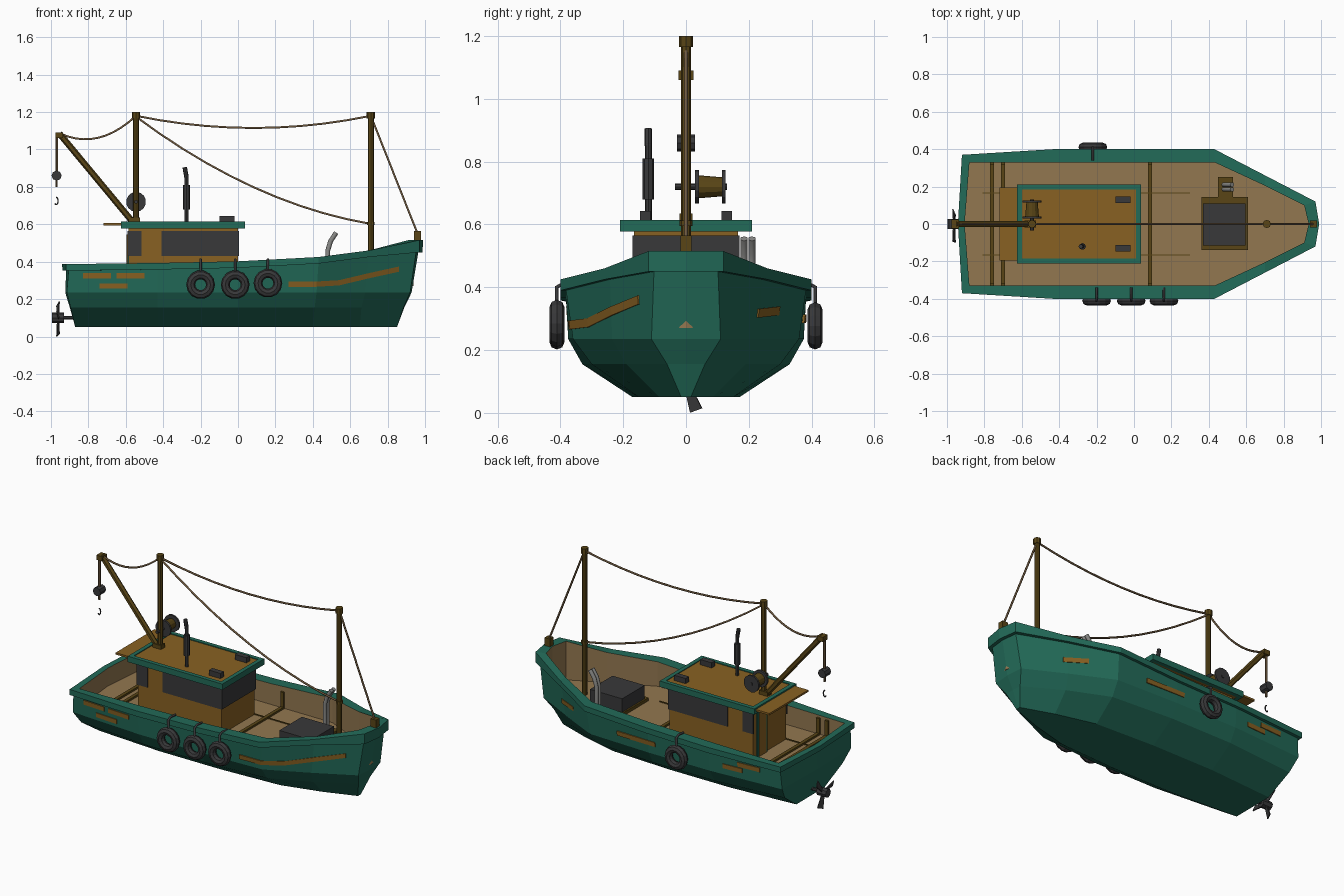
import bpy, bmesh, math
from mathutils import Vector

if "Cube" in bpy.data.objects:
    bpy.data.objects.remove(bpy.data.objects["Cube"])


def mat(name, r, g, b):
    m = bpy.data.materials.new(name)
    m.diffuse_color = (r, g, b, 1)
    m.use_nodes = True
    m.node_tree.nodes["Principled BSDF"].inputs["Base Color"].default_value = m.diffuse_color
    return m


GREEN = mat("green paint", .016, .145, .098)
WOOD = mat("orange wood", .25, .12, .016)
TAN = mat("tan planking", .29, .185, .08)
DARK = mat("dark grey", .04, .04, .042)
SPAR = mat("dark timber", .10, .06, .008)
ROPE = mat("rope", .16, .10, .048)
STEEL = mat("light steel", .25, .25, .24)


def finish(name, bm, *mats):
    bmesh.ops.recalc_face_normals(bm, faces=bm.faces)
    me = bpy.data.meshes.new(name)
    bm.to_mesh(me)
    bm.free()
    for m in mats:
        me.materials.append(m)
    o = bpy.data.objects.new(name, me)
    bpy.context.collection.objects.link(o)
    return o


def box(name, x0, x1, y0, y1, z0, z1, m):
    bm = bmesh.new()
    bmesh.ops.create_cube(bm, size=1)
    for v in bm.verts:
        v.co = (x0 + (v.co.x + .5) * (x1 - x0), y0 + (v.co.y + .5) * (y1 - y0), z0 + (v.co.z + .5) * (z1 - z0))
    return finish(name, bm, m)


def rod(name, a, b, r, m, n=8, r2=None):
    a, b = Vector(a), Vector(b)
    bm = bmesh.new()
    bmesh.ops.create_cone(bm, cap_ends=True, segments=n, radius1=r, radius2=r2 or r, depth=(b - a).length)
    o = finish(name, bm, m)
    o.location = (a + b) / 2
    o.rotation_mode = 'QUATERNION'
    o.rotation_quaternion = (b - a).to_track_quat('Z', 'Y')
    return o


def tube(name, pts, r, m, smooth=True):
    cu = bpy.data.curves.new(name, 'CURVE')
    cu.dimensions = '3D'
    cu.bevel_depth, cu.bevel_resolution, cu.use_fill_caps = r, 1, True
    s = cu.splines.new('POLY')
    s.points.add(len(pts) - 1)
    for p, c in zip(s.points, pts):
        p.co = (*c, 1)
    cu.materials.append(m)
    o = bpy.data.objects.new(name, cu)
    bpy.context.collection.objects.link(o)
    bpy.ops.object.select_all(action='DESELECT')
    o.select_set(True)
    bpy.context.view_layer.objects.active = o
    bpy.ops.object.convert(target='MESH')
    return o


def sag_rope(name, a, b, sag):
    a, b = Vector(a), Vector(b)
    pts = [a.lerp(b, i / 10) - Vector((0, 0, 4 * sag * (i / 10) * (1 - i / 10))) for i in range(11)]
    return tube(name, pts, .006, ROPE)


# Hull stations: rim x,y,z / inner x,y / mid x,y / low x,y / bottom x,y
ST = [(-.92, .37, .387, -.88, .33, -.915, .345, -.895, .29, -.87, .14),
      (-.43, .40, .393, -.43, .33, -.43, .375, -.43, .33, -.43, .17),
      (0, .40, .402, 0, .33, 0, .375, 0, .33, 0, .17),
      (.43, .40, .425, .43, .33, .42, .36, .41, .30, .40, .15),
      (.70, .26, .46, .70, .205, .68, .235, .66, .19, .65, .085),
      (.97, .12, .515, .91, .10, .92, .11, .885, .06, .85, .015)]
DECK = .27


def rows(i):
    x, y, z, xi, yi, xm, ym, xl, yl, xb, yb = ST[i]
    end = {0: .014, 5: -.018}.get(i, 0)
    lip = .035 + (.03 if i == 5 else 0)
    return [(xi, yi, DECK), (xi, yi, z), (x, y, z), (x, y, z - lip), (x + end, y - .018, z - lip),
            (xm, ym, .235), (xl, yl, .155), (xb, yb, .05)]


# Hull, rim, inner bulwark and deck in one lofted shell
bm = bmesh.new()
R = [[bm.verts.new((x, -y, z)) for x, y, z in rows(i)] for i in range(6)]
L = [[bm.verts.new((x, y, z)) for x, y, z in rows(i)] for i in range(6)]


def face(vs, k):
    bm.faces.new(vs).material_index = 1 if k == 0 else 0


for i in range(5):
    for S in (R, L):
        for k in range(7):
            face((S[i][k], S[i + 1][k], S[i + 1][k + 1], S[i][k + 1]), k)
for i, bulge in ((0, -.03), (5, .028)):
    C = [bm.verts.new((p[0] + bulge * (1 - k / 7), 0, p[2])) for k, p in enumerate(rows(i))]
    for S in (R, L):
        for k in range(7):
            face((S[i][k], C[k], C[k + 1], S[i][k + 1]), k)
    for k in (0, 7):
        face((R[i][k], C[k], L[i][k]), k)
for i in range(5):
    for k in (0, 7):
        face((R[i][k], R[i + 1][k], L[i + 1][k], L[i][k]), k)
finish("hull", bm, GREEN, TAN)


def hull_y(x, z):
    for i in range(5):
        a, b = rows(i), rows(i + 1)
        f = []
        for k in (4, 5):
            t = (x - a[k][0]) / (b[k][0] - a[k][0])
            f.append([a[k][j] + t * (b[k][j] - a[k][j]) for j in (1, 2)])
        if x <= b[4][0] or i == 4:
            s = (z - f[1][1]) / (f[0][1] - f[1][1])
            return f[1][0] + s * (f[0][0] - f[1][0])


def strip(name, side, pts, h=.014):
    # worn plank patch lying on the hull side
    bm = bmesh.new()
    ring = []
    for x, z in pts:
        ring.append([bm.verts.new((x, side * (hull_y(x, zz) + o), zz))
                     for zz, o in ((z - h, -.003), (z - h, .005), (z + h, .005), (z + h, -.003))])
    for a, b in zip(ring, ring[1:]):
        for k in range(4):
            bm.faces.new((a[k], b[k], b[(k + 1) % 4], a[(k + 1) % 4]))
    bm.faces.new(ring[0])
    bm.faces.new(ring[-1])
    finish(name, bm, WOOD)


strip("bare_plank_bow", -1, [(.27, .28), (.42, .28), (.54, .287), (.70, .325), (.86, .36)])
for x, z in ((-.83, .325), (-.65, .325), (-.74, .27)):
    strip("bare_plank_stern", -1, [(x, z), (x + .15, z)])
strip("bare_plank_back_bow", 1, [(.58, .325), (.71, .317)])
strip("bare_plank_back_mid", 1, [(-.05, .30), (.22, .30)])
strip("bare_plank_back_stern", 1, [(-.65, .29), (-.52, .29)])
strip("bare_plank_back_stern", 1, [(-.77, .325), (-.62, .325)])

# Deck beams with ribs up the bulwark, and seams
for x in (-.76, -.70, .085):
    box("deck_beam", x - .011, x + .011, -.33, .33, DECK, DECK + .012, SPAR)
    for s in (-1, 1):
        box("bulwark_rib", x - .011, x + .011, s * .325 - .008, s * .325 + .008, DECK, .375, SPAR)
for s in (-1, 1):
    box("deck_seam", -.81, .3, s * .165 - .003, s * .165 + .003, DECK, DECK + .006, SPAR)

# Wheelhouse
box("cabin", -.585, .0, -.165, .165, DECK, .585, WOOD)
for s in (-1, 1):
    for x0, x1 in ((-.59, -.515), (-.41, .004)):
        box("side_window", x0, x1, s * .167 - .004, s * .167 + .004, .43, .565, DARK)
box("front_window", -.002, .006, -.17, .17, .43, .565, DARK)
box("rear_door_frame", -.592, -.584, .03, .13, DECK, .56, GREEN)
box("rear_door", -.595, -.588, .045, .115, DECK, .545, WOOD)
box("roof_slab", -.61, .02, -.195, .195, .58, .61, WOOD)
for s in (-1, 1):
    box("roof_trim_side", -.625, .037, s * .197 - .013, s * .197 + .013, .578, .615, GREEN)
for x in (-.612, .024):
    box("roof_trim_end", x - .013, x + .013, -.19, .19, .578, .615, GREEN)
    
box("roof_awning", -.72, -.62, -.195, .195, .594, .606, WOOD)
for s in (-1, 1):
    box("roof_light", -.10, -.02, s * .13 - .017, s * .13 + .017, .61, .643, DARK)

# Exhaust stack
rod("exhaust_pipe", (-.275, -.12, .6), (-.275, -.12, .86), .011, DARK)
rod("exhaust_muffler", (-.275, -.12, .68), (-.275, -.12, .81), .018, DARK)
rod("exhaust_tip", (-.275, -.12, .85), (-.285, -.12, .905), .012, DARK)

# Masts and boom
for x, z0 in ((-.545, .6), (.71, DECK)):
    rod("mast", (x, 0, z0), (x, 0, 1.19), .016, SPAR)
    rod("mast_cap", (x, 0, 1.165), (x, 0, 1.2), .022, SPAR)
    rod("mast_collar", (x, 0, .595), (x, 0, .612), .021, SPAR)
box("boom_foot", -.585, -.525, -.02, .02, .61, .635, SPAR)
rod("boom", (-.565, 0, .615), (-.955, 0, 1.085), .017, SPAR, 6)
box("boom_tip", -.975, -.935, -.024, .024, 1.06, 1.09, SPAR)
box("bow_post", .94, .978, -.018, .018, .49, .565, SPAR)

# Rigging
sag_rope("boom_rope", (-.95, 0, 1.085), (-.545, 0, 1.18), .07)
sag_rope("top_rope", (-.545, 0, 1.18), (.71, 0, 1.18), .065)
sag_rope("cross_rope", (-.545, 0, 1.175), (.71, 0, .602), .09)
sag_rope("bow_stay", (.71, 0, 1.18), (.96, 0, .55), 0)
rod("hoist_rope", (-.97, 0, 1.07), (-.97, 0, .88), .008, ROPE, 6)
rod("hoist_block", (-.97, -.028, .86), (-.97, .028, .86), .027, DARK, 8)
rod("block_strap", (-.97, 0, .84), (-.97, 0, .80), .007, ROPE, 6)
tube("hook", [(-.972 + .01 * math.sin(a / 2), 0, .725 + .02 * math.cos(a / 2)) for a in range(0, 9)], .004, DARK)

# Net winch beside the main mast
for y in (.035, .12):
    rod("winch_flange", (-.545, y - .006, .72), (-.545, y + .006, .72), .053, DARK, 14)
rod("winch_drum", (-.545, .035, .72), (-.545, .12, .72), .037, SPAR, 12, .03)
rod("winch_axle", (-.545, -.035, .72), (-.545, .13, .72), .01, DARK)

# Hatch and vent pipes
box("hatch_base", .36, .61, -.14, .145, DECK, .29, SPAR)
box("vent_base", .45, .53, .14, .25, DECK, .285, SPAR)
box("hatch_box", .37, .595, -.115, .11, .28, .375, DARK)
for y in (.185, .21):
    tube("vent_pipe", [(.48, y, DECK), (.48, y, .46), (.495, y, .51), (.525, y, .555)], .013, STEEL)

# Tyre fenders hung on straps
for x, s, z in ((-.20, -1, .277), (-.015, -1, .277), (.16, -1, .285), (-.22, 1, .277)):
    bpy.ops.mesh.primitive_torus_add(major_segments=14, minor_segments=8, major_radius=.053,
                                     minor_radius=.024, location=(x, s * .411, z), rotation=(math.pi / 2, 0, 0))
    o = bpy.context.object
    o.name = "tyre_fender"
    o.data.materials.append(DARK)
    tube("fender_strap", [(x, s * .41, z + .035), (x, s * .412, .40), (x, s * .39, .412), (x, s * .34, .408)], .007, DARK)

# Propeller
rod("propeller_shaft", (-.86, 0, .10), (-.93, 0, .10), .01, DARK)
rod("propeller_hub", (-.995, 0, .10), (-.93, 0, .10), .027, DARK)
for i in range(3):
    a = math.radians(-70 + 120 * i)
    d = Vector((0, math.cos(a), math.sin(a)))
    t = Vector((.35, -d.z, d.y)) * .02
    c = Vector((-.965, 0, .10))
    bm = bmesh.new()
    bm.faces.new([bm.verts.new(p) for p in (c + d * .02 - t * .5, c + d * .098 - t, c + d * .098 + t, c + d * .02 + t * .5)])
    finish("propeller_blade", bm, DARK).modifiers.new("thick", 'SOLIDIFY').thickness = .006
